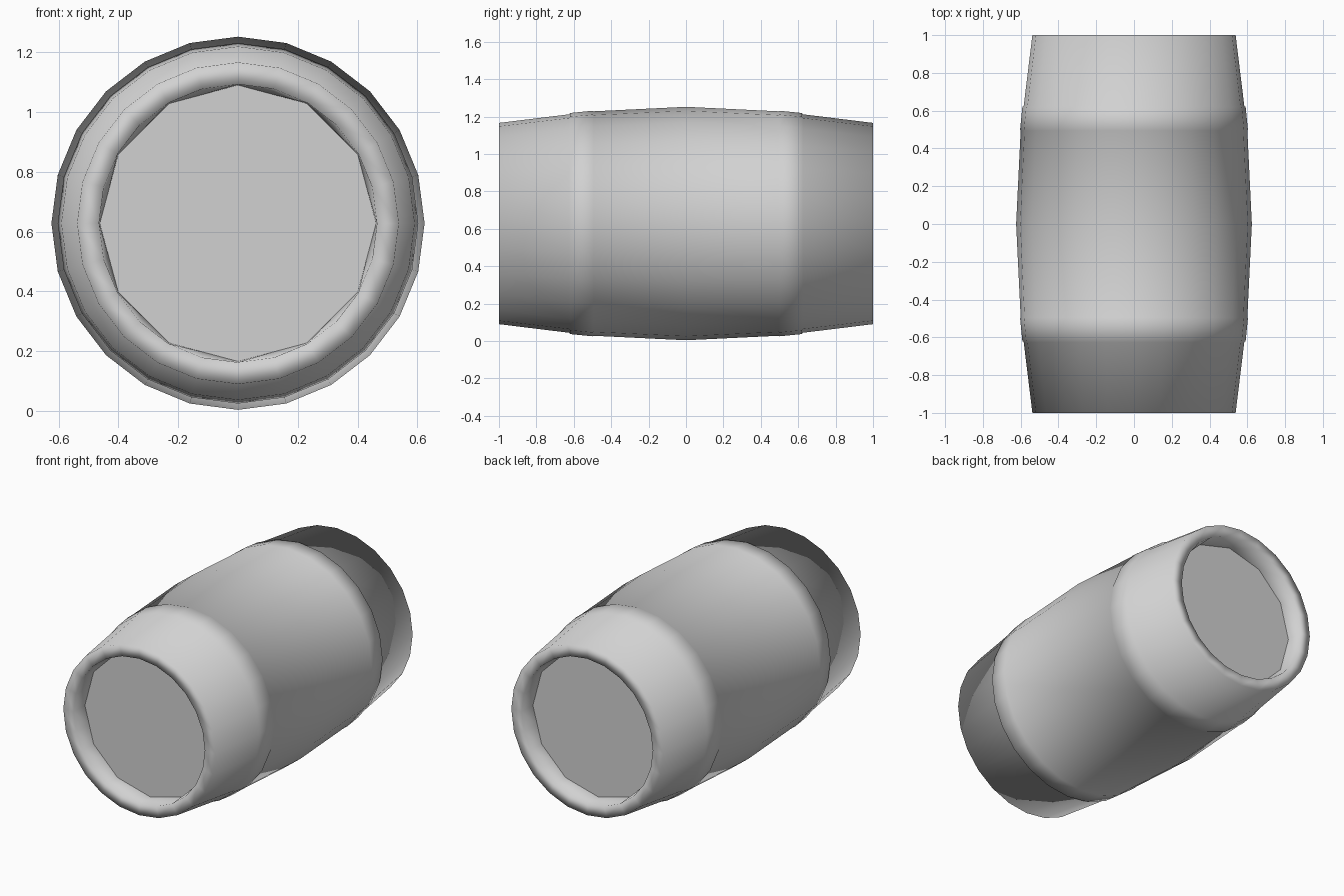
import bpy, bmesh
from math import sin, cos, pi

cube = bpy.data.objects.get("Cube")
if cube:
    bpy.data.objects.remove(cube, do_unlink=True)

SIDES = 24
CENTRE_Z = 0.628

grey = bpy.data.materials.new("plain_grey")
grey.use_nodes = True
grey.diffuse_color = (0.64, 0.64, 0.64, 1)
grey.node_tree.nodes["Principled BSDF"].inputs["Base Color"].default_value = grey.diffuse_color


def ring(bm, radius, y, odd_scale=1.0):
    """Ring of vertices round the y axis; odd ones may be pulled inwards."""
    verts = []
    for i in range(SIDES):
        r = radius * (odd_scale if i % 2 else 1)
        a = 2 * pi * i / SIDES
        verts.append(bm.verts.new((r * sin(a), y, CENTRE_Z + r * cos(a))))
    return verts


def bridge(bm, first, second):
    for i in range(SIDES):
        j = (i + 1) % SIDES
        bm.faces.new((first[i], first[j], second[j], second[i]))


def finish(bm, name, smooth):
    for face in bm.faces:
        face.smooth = smooth
    mesh = bpy.data.meshes.new(name)
    bm.to_mesh(mesh)
    bm.free()
    mesh.materials.append(grey)
    obj = bpy.data.objects.new(name, mesh)
    bpy.context.collection.objects.link(obj)


# Half profile from one head to the belly: radius, y, inward pull of odd vertices
half = [
    (0.462, -0.89, cos(pi / 12)),  # foot of the recess wall
    (0.465, -1.00, 1),             # inner lip
    (0.538, -1.00, 1),             # outer lip
    (0.584, -0.625, 1),            # stave end
    (0.591, -0.62, 1),             # raised hoop
    (0.603, -0.50, 1),
    (0.600, -0.495, 1),            # belly
]
profile = half + [(0.624, 0, 1)] + [(r, -y, s) for r, y, s in reversed(half)]

# Barrel shell, smooth all over so that the rims look rounded
bm = bmesh.new()
rings = [ring(bm, r, y, s) for r, y, s in profile]
for first, second in zip(rings, rings[1:]):
    bridge(bm, first, second)
bmesh.ops.recalc_face_normals(bm, faces=bm.faces)
# An open shell: make sure the belly faces outwards
belly = max(bm.faces, key=lambda f: f.calc_center_median().z)
if belly.normal.z < 0:
    bmesh.ops.reverse_faces(bm, faces=bm.faces)
finish(bm, "barrel_shell", True)

# Flat recessed heads
for name, side in (("front_head", -1), ("back_head", 1)):
    bm = bmesh.new()
    verts = ring(bm, 0.462, side * 0.89, cos(pi / 12))
    face = bm.faces.new(verts)
    face.normal_update()
    if face.normal.y * side < 0:
        face.normal_flip()
    finish(bm, name, False)
